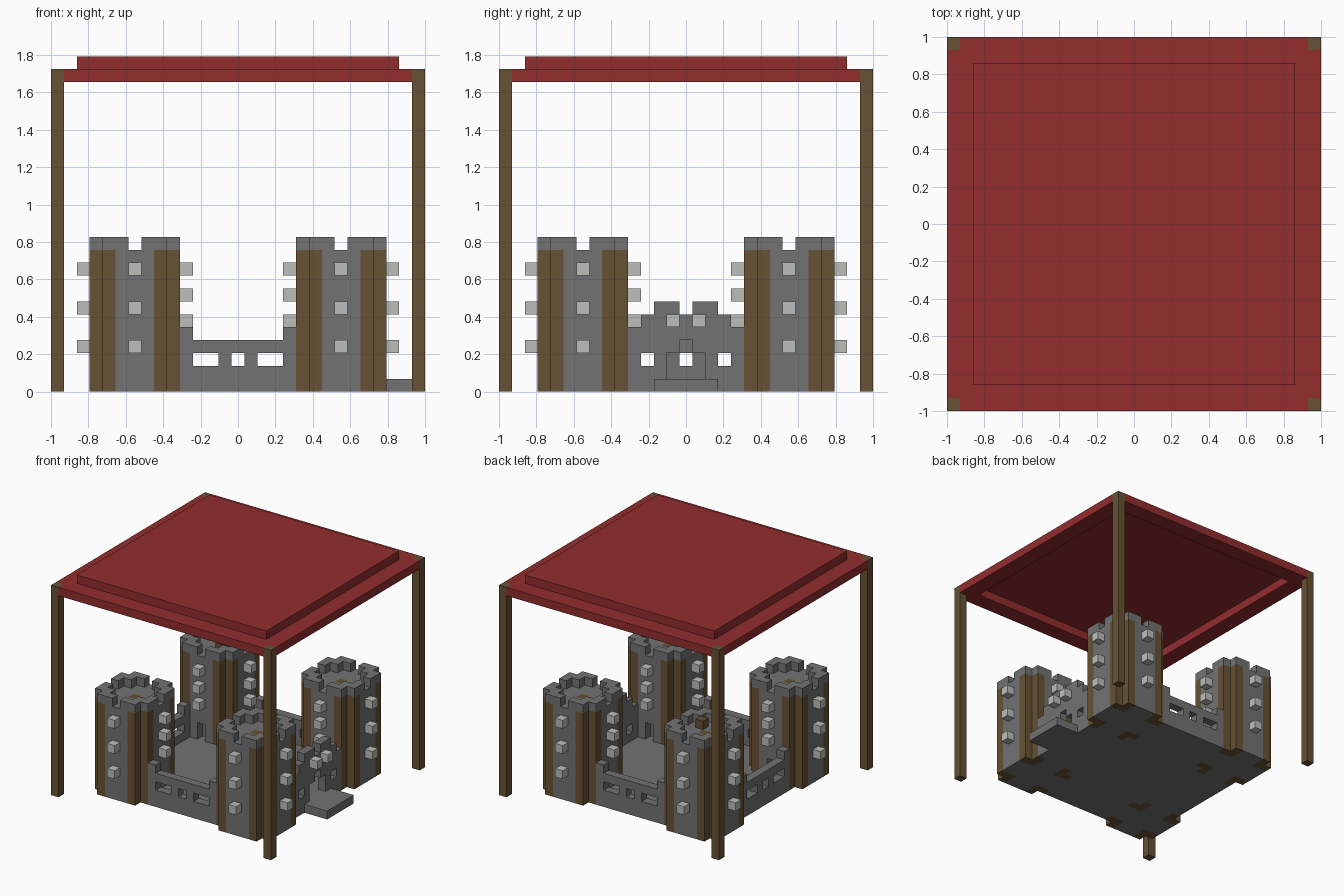
import bpy
import bmesh
from mathutils import Vector

cube = bpy.data.objects.get("Cube")
if cube:
    bpy.data.objects.remove(cube, do_unlink=True)

N = 29           # blocks along the longest side
U = 2 / N        # block size


def material(name, rgb):
    m = bpy.data.materials.new(name)
    m.use_nodes = True
    color = (*rgb, 1)
    m.diffuse_color = color
    bsdf = next(n for n in m.node_tree.nodes if n.type == 'BSDF_PRINCIPLED')
    bsdf.inputs["Base Color"].default_value = color
    return m


STONE, WOOD, LAMP, RED = range(4)
MATERIALS = [material("stone_grey", (.17, .17, .17)),
             material("wood_brown", (.137, .085, .034)),
             material("lamp_grey", (.5, .52, .5)),
             material("canopy_red", (.29, .026, .027))]


def fill(cells, xs, ys, zs, color):
    """Fill a box of blocks; a colour of None carves it away."""
    for x in range(*xs):
        for y in range(*ys):
            for z in range(*zs):
                if color is None:
                    cells.pop((x, y, z), None)
                else:
                    cells[x, y, z] = color


def flip(cells, fx, fy):
    """Mirror blocks across the middle of the model."""
    return {(N - 1 - x if fx else x, N - 1 - y if fy else y, z): c
            for (x, y, z), c in cells.items()}


def turn(cells):
    """Swap the x and y directions."""
    return {(y, x, z): c for (x, y, z), c in cells.items()}


def build(name, cells):
    """Skin the outside of the blocks and merge flat areas of one colour."""
    bm = bmesh.new()
    used = sorted(set(cells.values()))
    for cell, color in cells.items():
        mid = Vector(cell) + Vector((.5, .5, .5))
        for axis in range(3):
            for sign in (-1, 1):
                n, a, b = Vector(), Vector(), Vector()
                n[axis] = sign
                if tuple(int(v) for v in Vector(cell) + n) in cells:
                    continue
                a[(axis + 1) % 3] = .5
                b[(axis + 2) % 3] = .5 * sign
                c = mid + n / 2
                corners = (c - a - b, c + a - b, c + a + b, c - a + b)
                face = bm.faces.new([bm.verts.new(
                    (p.x * U - 1, p.y * U - 1, p.z * U)) for p in corners])
                face.material_index = used.index(color)
    bmesh.ops.remove_doubles(bm, verts=bm.verts, dist=U / 100)
    bmesh.ops.dissolve_limit(bm, angle_limit=.01, verts=bm.verts,
                             edges=bm.edges, delimit={'MATERIAL'})
    mesh = bpy.data.meshes.new(name)
    bm.to_mesh(mesh)
    bm.free()
    for i in used:
        mesh.materials.append(MATERIALS[i])
    bpy.context.collection.objects.link(bpy.data.objects.new(name, mesh))


# Tower: notched square body, timber corners, battlements
LOW, HIGH, MID = 3, 10, 6
FLOOR = 11
tower = {}
fill(tower, (LOW, HIGH), (LOW, HIGH), (0, FLOOR + 1), STONE)
fill(tower, (LOW + 2, HIGH - 2), (LOW + 2, HIGH - 2), (FLOOR, FLOOR + 1), None)
fill(tower, (LOW + 1, HIGH - 1), (LOW + 1, HIGH - 1), (FLOOR, FLOOR + 1), None)
for cx in (LOW, HIGH - 2):
    for cy in (LOW, HIGH - 2):
        fill(tower, (cx, cx + 2), (cy, cy + 2), (0, FLOOR), WOOD)
for cx in (LOW, HIGH - 1):
    for cy in (LOW, HIGH - 1):
        fill(tower, (cx, cx + 1), (cy, cy + 1), (0, FLOOR + 1), None)
for cx in (LOW + 1, HIGH - 2):
    for cy in (LOW + 1, HIGH - 2):
        tower[cx, cy, FLOOR] = STONE
fill(tower, (MID, MID + 1), (LOW, HIGH), (FLOOR, FLOOR + 1), None)
fill(tower, (LOW, HIGH), (MID, MID + 1), (FLOOR, FLOOR + 1), None)
tower[MID, MID, FLOOR - 1] = WOOD                                 # hatch
fill(tower, (MID, MID + 1), (HIGH - 1, HIGH), (1, 3), None)       # doorway

# Lamps on the four faces of a tower
lamps = {}
for z in (3, 6, 9):
    lamps[MID, LOW - 1, z] = LAMP
    lamps[LOW - 1, MID, z] = LAMP
for z in (5, 7, 9):
    lamps[MID, HIGH, z] = LAMP
    lamps[HIGH, MID, z] = LAMP

# Corner posts
post = {}
fill(post, (0, 1), (0, 1), (0, 25), WOOD)

for fx, side in ((0, "right"), (1, "left")):
    for fy, end in ((0, "front"), (1, "back")):
        label = f"{end}_{side}"
        build(f"tower_{label}", flip(tower, fx, fy))
        build(f"tower_lamps_{label}", flip(lamps, fx, fy))
        build(f"post_{label}", flip(post, fx, fy))

# Wooden block on one tower top
build("tower_top_block", flip({(MID + 1, MID + 1, FLOOR): WOOD}, 0, 1))

# Walls with three openings and raised ends
WALL = 4
ENDS = ((10, 11), (18, 19))
wall = {}
fill(wall, (10, 19), (WALL, WALL + 1), (0, 4), STONE)
for e in ENDS:
    fill(wall, e, (WALL, WALL + 1), (0, 5), STONE)
for w in ((11, 13), (14, 15), (16, 18)):
    fill(wall, w, (WALL, WALL + 1), (2, 3), None)
build("wall_front", wall)
build("wall_back", flip(wall, 0, 1))
build("wall_right", turn(wall))

# Gate wall with arch, battlements and two slots
gate = {}
depth = (WALL, WALL + 1)
fill(gate, (10, 19), depth, (0, 5), STONE)
fill(gate, (11, 18), depth, (5, 6), STONE)
for m in ((12, 14), (15, 17)):
    fill(gate, m, depth, (6, 7), STONE)
for w in ((11, 12), (17, 18)):
    fill(gate, w, depth, (2, 3), None)
fill(gate, (13, 16), depth, (1, 3), None)
fill(gate, (14, 15), depth, (3, 4), None)
build("gate_wall", flip(turn(gate), 1, 0))

gate_lamps = {(x, WALL - 1, 5): LAMP for x in (13, 15)}
build("gate_lamps", flip(turn(gate_lamps), 1, 0))

# Entrance step and courtyard floor
step = {}
fill(step, (25, 28), (12, 17), (0, 1), STONE)
build("entrance_step", step)

floor = {}
fill(floor, (WALL + 1, N - WALL - 1), (WALL + 1, N - WALL - 1), (0, 1), STONE)
for fx in (0, 1):
    for fy in (0, 1):
        for key in flip(tower, fx, fy):
            floor.pop(key, None)
build("courtyard_floor", floor)

# Canopy: open frame below, raised panel above
frame = {}
fill(frame, (0, N), (0, N), (24, 25), RED)
fill(frame, (2, N - 2), (2, N - 2), (24, 25), None)
for x in (0, N - 1):
    for y in (0, N - 1):
        frame.pop((x, y, 24))
build("canopy_frame", frame)

panel = {}
fill(panel, (2, N - 2), (2, N - 2), (25, 26), RED)
build("canopy_panel", panel)
